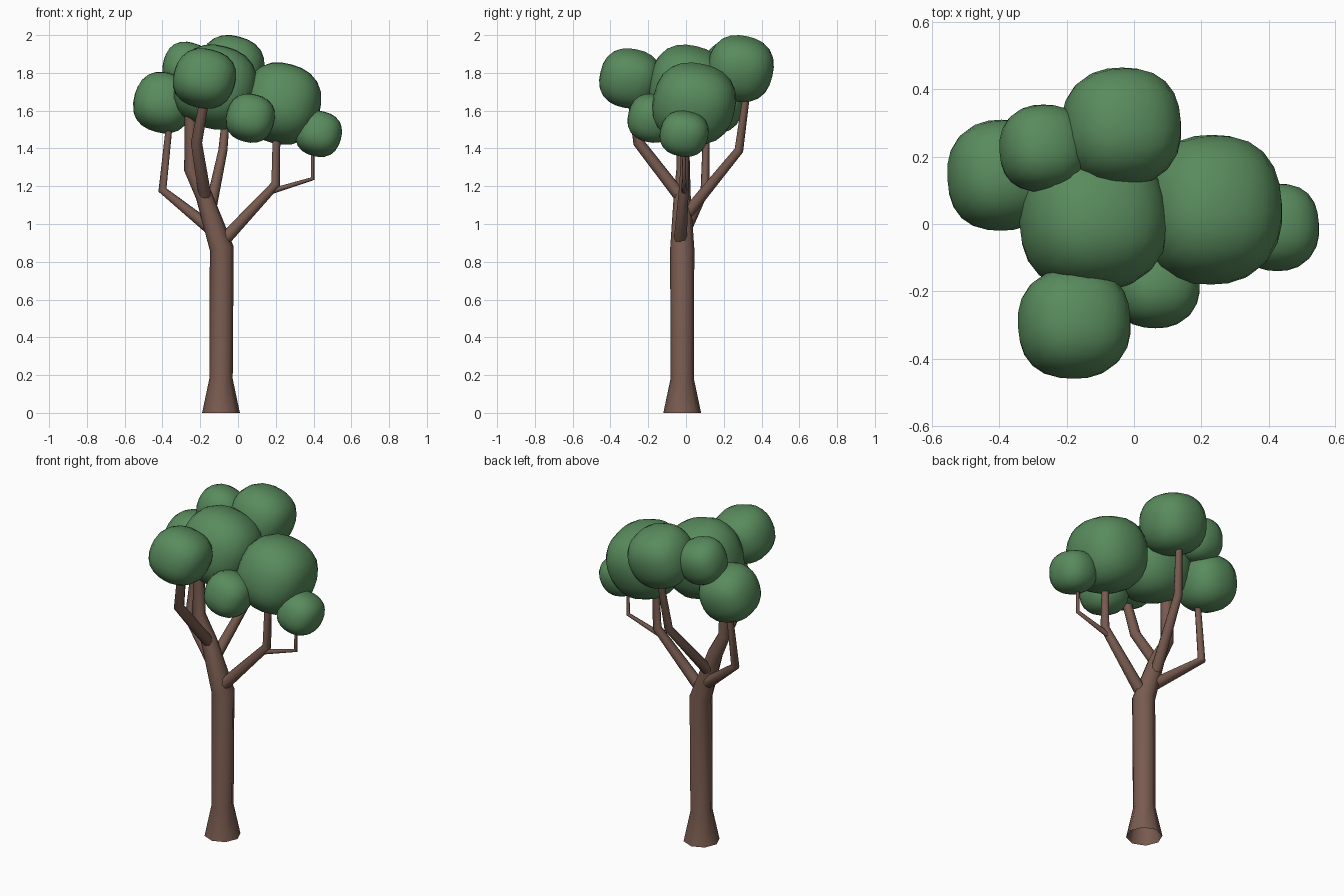
import bpy, bmesh, math
from mathutils import Vector, Euler

if "Cube" in bpy.data.objects:
    bpy.data.objects.remove(bpy.data.objects["Cube"])


def material(name, rgb):
    m = bpy.data.materials.new(name)
    m.diffuse_color = (*rgb, 1)
    m.use_nodes = True
    m.node_tree.nodes["Principled BSDF"].inputs["Base Color"].default_value = m.diffuse_color
    return m


BARK = material("bark", (0.19, 0.105, 0.08))
LEAF = material("leaf", (0.10, 0.26, 0.11))


def finish(bm, name, mat):
    bmesh.ops.recalc_face_normals(bm, faces=bm.faces)
    for f in bm.faces:
        f.smooth = True
    me = bpy.data.meshes.new(name)
    bm.to_mesh(me)
    bm.free()
    me.materials.append(mat)
    ob = bpy.data.objects.new(name, me)
    bpy.context.collection.objects.link(ob)
    return ob


def limb(name, path, sides=8):
    """Open tapered tube through (x, y, z, radius) points."""
    bm = bmesh.new()
    pts = [Vector(p[:3]) for p in path]
    rings = []
    for i, p in enumerate(pts):
        d = Vector((0, 0, 0))
        if i > 0:
            d += (p - pts[i - 1]).normalized()
        if i < len(pts) - 1:
            d += (pts[i + 1] - p).normalized()
        if i == 0 and p.z == 0:
            d = Vector((0, 0, 1))
        q = Vector((0, 0, 1)).rotation_difference(d.normalized())
        ring = []
        for k in range(sides):
            a = 2 * math.pi * k / sides
            ring.append(bm.verts.new(p + q @ Vector((math.cos(a), math.sin(a), 0)) * path[i][3]))
        rings.append(ring)
    for a, b in zip(rings, rings[1:]):
        for k in range(sides):
            n = (k + 1) % sides
            bm.faces.new((a[k], a[n], b[n], b[k]))
    return finish(bm, name, BARK)


def clump(name, lo, hi):
    """Rounded, slightly tilted cube-like blob fitted to a bounding box."""
    bm = bmesh.new()
    bmesh.ops.create_cube(bm, size=2)
    bmesh.ops.subdivide_edges(bm, edges=bm.edges[:], cuts=5, use_grid_fill=True)
    tilt = Euler((math.radians(-13), math.radians(15), 0)).to_matrix()
    p = 2.4
    for v in bm.verts:
        c = Vector([math.tan(t * math.pi / 4) for t in v.co])
        c /= sum(abs(t) ** p for t in c) ** (1 / p)
        v.co = tilt @ c
    ext = [max(v.co[i] for v in bm.verts) for i in range(3)]
    for v in bm.verts:
        v.co = [(lo[i] + hi[i]) / 2 + v.co[i] / ext[i] * (hi[i] - lo[i]) / 2 for i in range(3)]
    return finish(bm, name, LEAF)


# Trunk, leaning left at the top
limb("trunk", [(-0.09, -0.02, 0, 0.10), (-0.09, -0.02, 0.18, 0.062),
               (-0.086, -0.02, 0.87, 0.064), (-0.18, -0.02, 1.15, 0.045),
               (-0.25, -0.015, 1.29, 0.036), (-0.25, -0.02, 1.65, 0.032)])

# Branches
limb("front_branch", [(-0.17, -0.01, 1.12, 0.034), (-0.22, -0.25, 1.43, 0.030), (-0.17, -0.29, 1.70, 0.024)])
limb("back_branch", [(-0.15, 0.01, 1.06, 0.032), (-0.08, 0.28, 1.39, 0.024), (-0.05, 0.325, 1.72, 0.018)])
limb("left_branch", [(-0.15, 0.0, 0.98, 0.034), (-0.40, 0.10, 1.18, 0.023), (-0.36, 0.11, 1.56, 0.017)])
limb("right_branch", [(-0.07, -0.03, 0.92, 0.034), (0.20, -0.01, 1.21, 0.025), (0.205, 0.0, 1.55, 0.019)])
limb("right_twig", [(0.15, -0.01, 1.165, 0.016), (0.395, -0.01, 1.24, 0.011), (0.395, -0.01, 1.42, 0.009)])

# Foliage clumps
clump("middle_foliage", (-0.34, -0.20, 1.50), (0.10, 0.22, 1.95))
clump("right_foliage", (0.02, -0.18, 1.42), (0.44, 0.265, 1.855))
clump("back_foliage", (-0.215, 0.11, 1.645), (0.14, 0.465, 2.0))
clump("left_foliage", (-0.555, -0.02, 1.48), (-0.235, 0.31, 1.805))
clump("back_left_foliage", (-0.40, 0.095, 1.70), (-0.14, 0.355, 1.965))
clump("front_foliage", (-0.345, -0.46, 1.61), (-0.01, -0.13, 1.93))
clump("front_right_foliage", (-0.065, -0.31, 1.43), (0.195, -0.05, 1.69))
clump("far_right_foliage", (0.305, -0.14, 1.355), (0.55, 0.12, 1.60))
